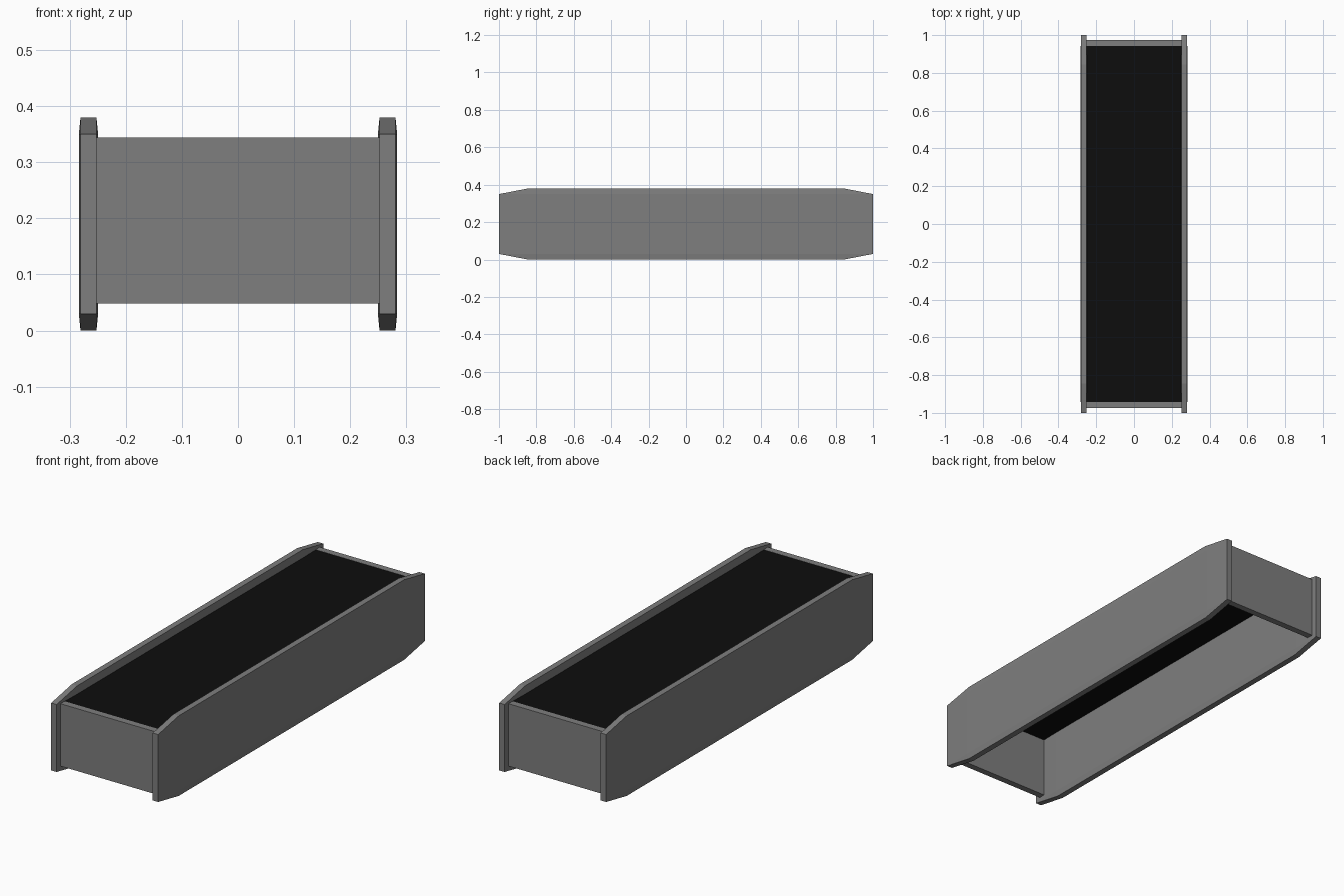
import bpy
import bmesh

cube = bpy.data.objects.get("Cube")
if cube:
    bpy.data.objects.remove(cube, do_unlink=True)


def make_material(name, color):
    mat = bpy.data.materials.new(name)
    mat.use_nodes = True
    mat.diffuse_color = color
    mat.node_tree.nodes["Principled BSDF"].inputs["Base Color"].default_value = color
    return mat


def finish(bm, name, mat):
    bmesh.ops.recalc_face_normals(bm, faces=bm.faces)
    mesh = bpy.data.meshes.new(name)
    bm.to_mesh(mesh)
    bm.free()
    mesh.materials.append(mat)
    obj = bpy.data.objects.new(name, mesh)
    bpy.context.collection.objects.link(obj)
    return obj


def box(name, size, center, mat):
    bm = bmesh.new()
    bmesh.ops.create_cube(bm, size=1)
    bmesh.ops.scale(bm, vec=size, verts=bm.verts)
    bmesh.ops.translate(bm, vec=center, verts=bm.verts)
    return finish(bm, name, mat)


def side_board(name, x, mat):
    # Convex board: eight-sided rim with very slightly raised broad faces
    bm = bmesh.new()
    mid = 0.19
    rings = [(0.0142, 1.0, 0.16), (0.0142, 0.845, 0.19), (0.0172, 0.855, 0.16)]
    for half, y, z in rings:
        for sx in (-1, 1):
            for sy in (-1, 1):
                for sz in (-1, 1):
                    bm.verts.new((x + sx * half, sy * y, mid + sz * z))
    bmesh.ops.convex_hull(bm, input=bm.verts)
    return finish(bm, name, mat)


grey = make_material("board grey", (0.21, 0.21, 0.21, 1))
black = make_material("soil black", (0.004, 0.004, 0.004, 1))

# Long side boards
for label, s in (("left", 1), ("right", -1)):
    side_board(label + "_side_board", s * 0.2665, grey)

# End boards set in between the sides
for label, s in (("front", -1), ("back", 1)):
    box(label + "_end_board", (0.507, 0.031, 0.296), (0, s * 0.9575, 0.196), grey)

# Soil sheet just under the rim, with the bottom left open
box("soil", (0.502, 1.886, 0.004), (0, 0, 0.341), black)
